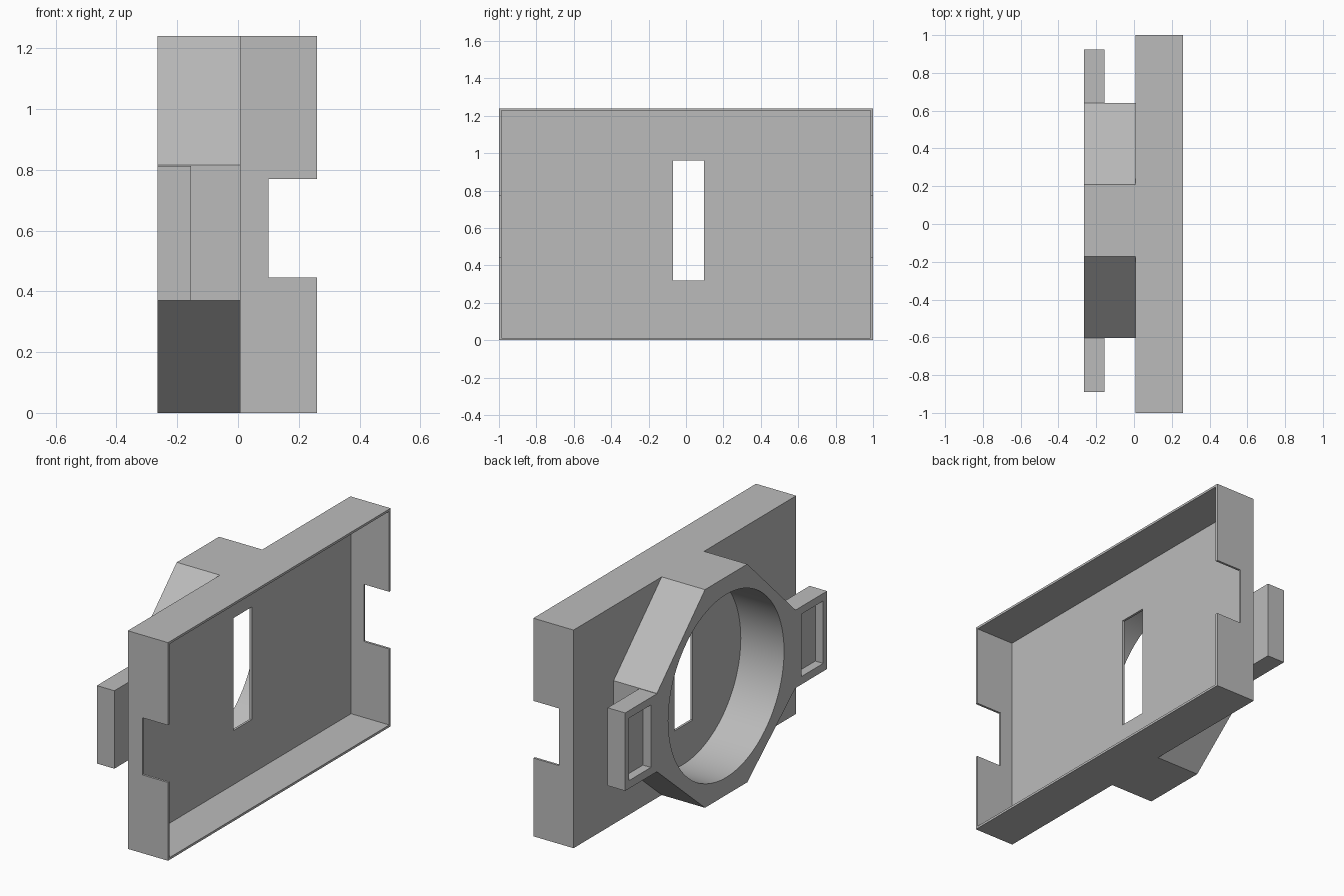
import bpy, bmesh, math
from mathutils import Matrix

cube = bpy.data.objects.get("Cube")
if cube:
    bpy.data.objects.remove(cube, do_unlink=True)

GREY = (0.5, 0.5, 0.5, 1)
mat = bpy.data.materials.new("plain grey")
mat.use_nodes = True
mat.diffuse_color = GREY
mat.node_tree.nodes["Principled BSDF"].inputs["Base Color"].default_value = GREY

# Main levels along x, and the tray size
REAR, SEAM, OPEN = -0.265, 0.007, 0.26
HEIGHT, WALL = 1.24, 0.013


def make_object(name, bm):
    bmesh.ops.recalc_face_normals(bm, faces=bm.faces)
    mesh = bpy.data.meshes.new(name)
    bm.to_mesh(mesh)
    bm.free()
    mesh.materials.append(mat)
    obj = bpy.data.objects.new(name, mesh)
    bpy.context.collection.objects.link(obj)
    return obj


def box(name, x, y, z):
    bm = bmesh.new()
    bmesh.ops.create_cube(bm, size=1)
    for v in bm.verts:
        v.co = [lo + (hi - lo) * (c + 0.5) for c, (lo, hi) in zip(v.co, (x, y, z))]
    return make_object(name, bm)


def prism(name, outline, x0, x1):
    """Extrude a (y, z) outline along x."""
    bm = bmesh.new()
    face = bm.faces.new([bm.verts.new((x0, y, z)) for y, z in outline])
    side = bmesh.ops.extrude_face_region(bm, geom=[face])["geom"]
    for v in side:
        if isinstance(v, bmesh.types.BMVert):
            v.co.x = x1
    return make_object(name, bm)


def cut(target, cutter):
    cutter.hide_render = True
    mod = target.modifiers.new("cut", "BOOLEAN")
    mod.operation, mod.solver, mod.object = "DIFFERENCE", "EXACT", cutter
    bpy.context.view_layer.objects.active = target
    bpy.ops.object.modifier_apply(modifier=mod.name)
    bpy.data.objects.remove(cutter, do_unlink=True)


# Shallow tray, open towards +x, with a slot in its floor and notched ends
tray = box("tray", (SEAM, OPEN), (-1, 1), (0, HEIGHT))
cut(tray, box("cavity", (SEAM + WALL, 1), (WALL - 1, 1 - WALL), (WALL, HEIGHT - WALL)))
cut(tray, box("notch", (0.1, 1), (-2, 2), (0.445, 0.77)))
cut(tray, box("slot", (-0.05, 0.1), (-0.07, 0.095), (0.32, 0.96)))

# Eight-sided collar with a round bore
MID, HALF, FLAT = 0.018, 0.622, 0.19
LOW, HIGH = 0.37, 0.815
right = [(MID + FLAT, 0), (MID + HALF, LOW), (MID + HALF, HIGH), (MID + FLAT, HEIGHT)]
left = [(2 * MID - y, z) for y, z in reversed(right)]
collar = prism("collar", right + left, REAR, SEAM)
bm = bmesh.new()
bmesh.ops.create_cone(bm, cap_ends=True, segments=128, radius1=0.52, radius2=0.52, depth=1,
                      matrix=Matrix.Translation((0, MID, HEIGHT / 2))
                      @ Matrix.Rotation(math.pi / 2, 4, "Y"))
cut(collar, make_object("bore", bm))

# Side ears with blind pockets facing -x
for name, s in (("back_ear", 1), ("front_ear", -1)):
    def span(a, b):
        return sorted((MID + s * a, MID + s * b))
    ear = box(name, (REAR, -0.155), span(HALF, 0.907), (LOW, HIGH - 0.002))
    cut(ear, box("pocket", (-0.4, REAR + 0.05), span(0.676, 0.872), (LOW + 0.045, HIGH - 0.045)))

# Smooth bore, crisp edges
bpy.ops.object.select_all(action="DESELECT")
collar.select_set(True)
bpy.context.view_layer.objects.active = collar
bpy.ops.object.shade_smooth_by_angle(angle=math.radians(30))
